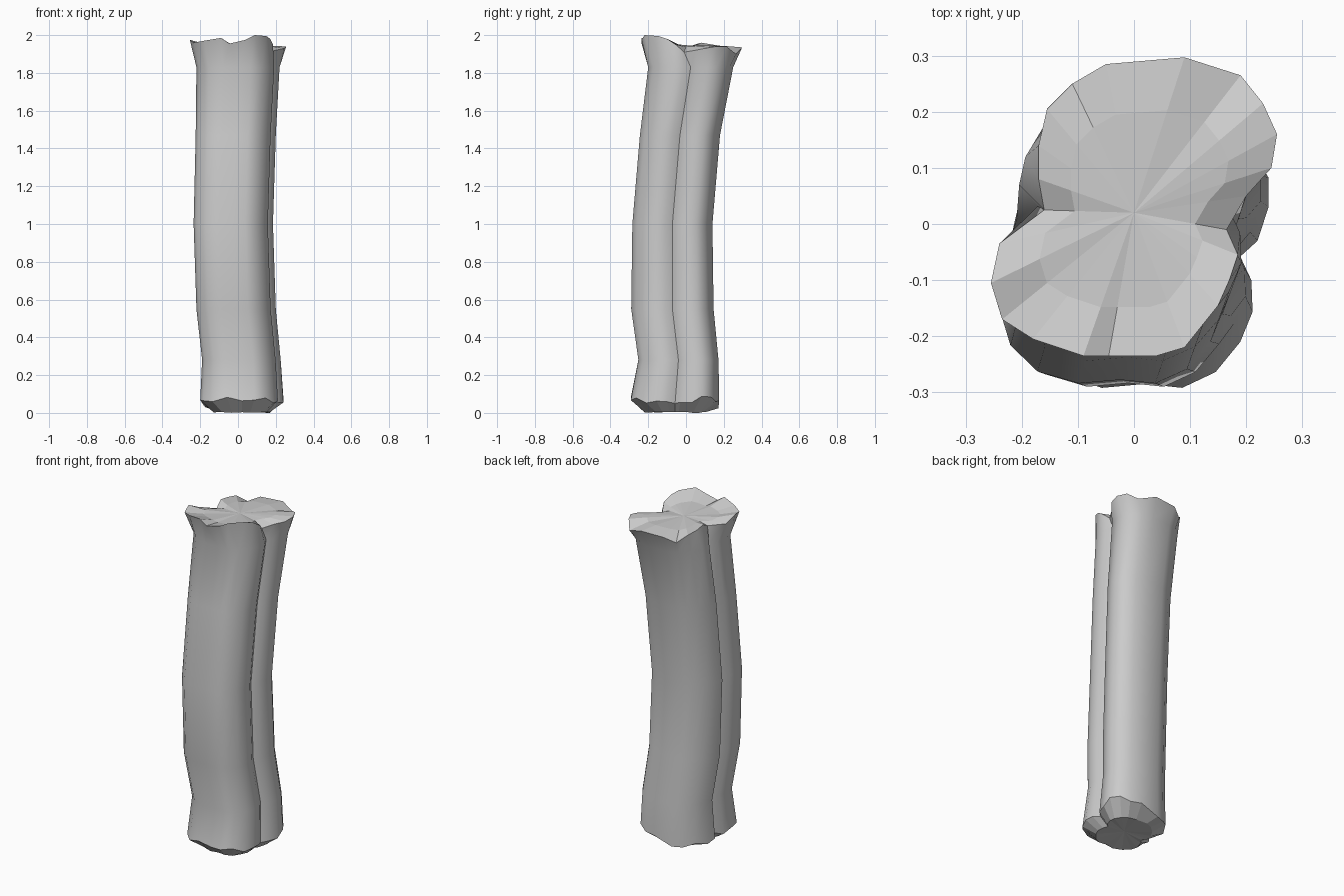
import bpy, bmesh, math
from mathutils import Vector

if "Cube" in bpy.data.objects:
    bpy.data.objects.remove(bpy.data.objects["Cube"])

# Two-lobed cross-section, counter-clockwise from the right-hand groove, unit half-size
SECTION = [(.77, 0), (.91, .12), (1, .38), (1, .6), (.86, .81), (.63, .92), (.33, 1), (-.2, .98),
           (-.47, .88), (-.72, .68), (-.88, .42), (-.93, .2), (-.78, .03), (-.92, -.15),
           (-1, -.45), (-.93, -.68), (-.7, -.9), (-.35, -1), (0, -.97), (.3, -1),
           (.57, -.88), (.77, -.65), (.87, -.42), (.86, -.18)]

# Stations along the bent stem: centre x, centre y, height, half width, half depth
STATIONS = [(.02, -.058, .05, .22, .234), (.018, -.04, .28, .208, .212),
            (-.01, -.072, .55, .21, .218), (-.025, -.072, 1, .21, .212),
            (-.012, -.032, 1.47, .212, .212), (0, .025, 1.83, .22, .225)]

# Ragged flared rim at the broken top end
RIM = [(.165, -.01, 1.91), (.2, .05, 1.92), (.245, .1, 1.93), (.255, .16, 1.94),
       (.23, .215, 1.94), (.19, .265, 1.9), (.09, .297, 1.935), (-.05, .285, 1.93),
       (-.11, .25, 1.9), (-.155, .205, 1.94), (-.17, .14, 1.95), (-.17, .08, 1.96),
       (-.16, .025, 1.93), (-.24, -.035, 1.94), (-.255, -.105, 1.975), (-.235, -.17, 1.96),
       (-.18, -.205, 1.97), (-.09, -.235, 1.985), (-.045, -.235, 1.955), (.04, -.235, 1.975),
       (.09, -.22, 2), (.15, -.145, 1.995), (.17, -.1, 1.98), (.185, -.055, 1.95)]


def station_ring(cx, cy, z, half_x, half_y):
    return [Vector((cx + x * half_x, cy + y * half_y, z)) for x, y in SECTION]


def inset_ring(ring, centre, scale, flatten):
    """Shrink a ring towards a centre and even out its heights."""
    result = []
    for p in ring:
        q = centre.lerp(p, scale)
        q.z = centre.z + (p.z - centre.z) * flatten
        result.append(q)
    return result


def bridge(bm, lower, upper):
    count = len(lower)
    faces = []
    for i in range(count):
        j = (i + 1) % count
        faces.append(bm.faces.new((lower[i], lower[j], upper[j], upper[i])))
    return faces


def fan(bm, ring, centre):
    tip = bm.verts.new(centre)
    return [bm.faces.new((v, ring[(i + 1) % len(ring)], tip)) for i, v in enumerate(ring)]


# Ring positions from the bottom cap to the top cap
rings = [station_ring(*s) for s in STATIONS]
for i, p in enumerate(rings[0]):
    corner_rise = .35 * max(0, p.x + p.y - .2)
    p.z = .05 - .09 * (p.y + .06) + corner_rise + .012 * math.sin(i * 2.3)
rings.append([Vector(p) for p in RIM])

base_centre = Vector((.02, -.058, .016))
top_centre = Vector((0, .02, 1.945))
rings.insert(0, inset_ring(rings[0], base_centre, .68, -.15))
rings.append(inset_ring(rings[-1], top_centre, .66, .2))
lowest = min(p.z for p in rings[0])
for p in rings[0]:
    p.z -= lowest

# Stem skin with smooth walls
bm = bmesh.new()
loops = [[bm.verts.new(p) for p in ring] for ring in rings]
bands = [bridge(bm, lower, upper) for lower, upper in zip(loops, loops[1:])]

# Faceted broken ends
ends = bands[0] + bands[-1] + fan(bm, loops[0], base_centre) + fan(bm, loops[-1], top_centre)
end_indices = set()
bm.faces.index_update()
for face in ends:
    end_indices.add(face.index)
bmesh.ops.recalc_face_normals(bm, faces=bm.faces)
mesh = bpy.data.meshes.new("stem")
bm.to_mesh(mesh)
bm.free()

stem = bpy.data.objects.new("stem", mesh)
bpy.context.collection.objects.link(stem)

# Single plain colour
grey = bpy.data.materials.new("plain grey")
grey.use_nodes = True
colour = (.6, .6, .6, 1)
grey.diffuse_color = colour
grey.node_tree.nodes["Principled BSDF"].inputs["Base Color"].default_value = colour
mesh.materials.append(grey)

# Soft grooves along the walls, crisp rims and facets at the ends
bpy.ops.object.select_all(action="DESELECT")
stem.select_set(True)
bpy.context.view_layer.objects.active = stem
bpy.ops.object.shade_smooth_by_angle(angle=math.radians(50))
for polygon in mesh.polygons:
    if polygon.index in end_indices:
        polygon.use_smooth = False
